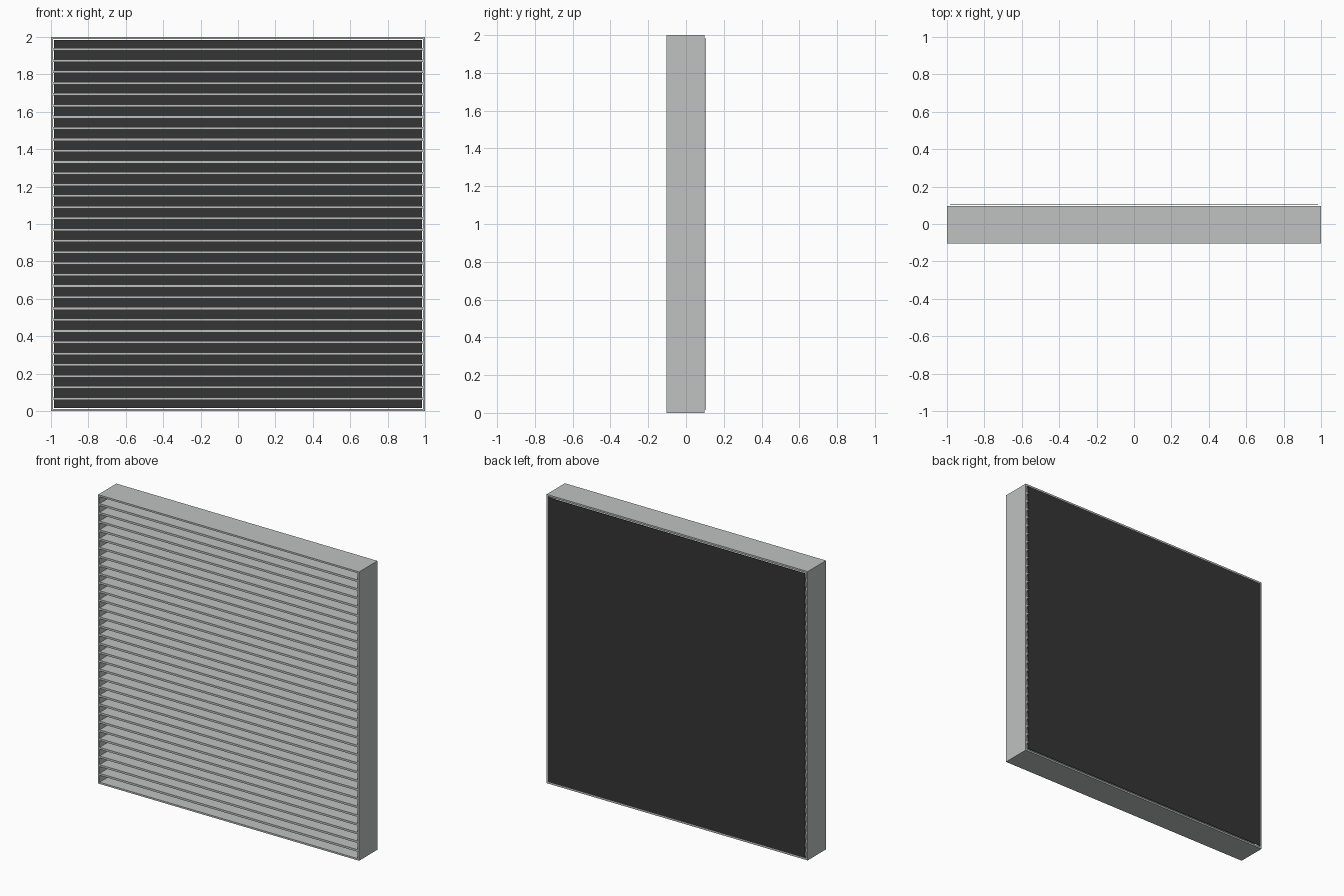
import bpy

if "Cube" in bpy.data.objects:
    bpy.data.objects.remove(bpy.data.objects["Cube"], do_unlink=True)


def material(name, rgb):
    mat = bpy.data.materials.new(name)
    mat.use_nodes = True
    mat.diffuse_color = (*rgb, 1)
    mat.node_tree.nodes["Principled BSDF"].inputs["Base Color"].default_value = (*rgb, 1)
    return mat


def box(name, low, high, mat):
    centre = [(a + b) / 2 for a, b in zip(low, high)]
    bpy.ops.mesh.primitive_cube_add(size=1, location=centre)
    ob = bpy.context.object
    ob.name = name
    ob.scale = [b - a for a, b in zip(low, high)]
    bpy.ops.object.transform_apply(location=False, rotation=False, scale=True)
    ob.data.materials.append(mat)
    return ob


metal = material("light grey metal", (0.52, 0.54, 0.53))
dark = material("dark backing", (0.035, 0.035, 0.035))

FRONT, BACK = -0.103, 0.097
WALL = 0.012
BAYS = 33
SLAT = 0.014

# Outer frame, open front and back
for side, x in (("right", -1), ("left", 1 - WALL)):
    box(f"frame_{side}", (x, FRONT, 0), (x + WALL, BACK, 2), metal)
for side, z in (("bottom", 0), ("top", 2 - WALL)):
    box(f"frame_{side}", (WALL - 1, FRONT, z), (1 - WALL, BACK, z + WALL), metal)

# Evenly spaced horizontal slats
pitch = (2 - WALL) / BAYS
slat = box("slats", (WALL - 1, FRONT, WALL / 2 + pitch - SLAT / 2),
           (1 - WALL, BACK, WALL / 2 + pitch + SLAT / 2), metal)
array = slat.modifiers.new("Repeat", 'ARRAY')
array.count = BAYS - 1
array.use_relative_offset = False
array.use_constant_offset = True
array.constant_offset_displace = (0, 0, pitch)

# Thin dark sheet just behind the frame
box("back_panel", (-0.985, 0.101, 0.015), (0.985, 0.103, 1.985), dark)
